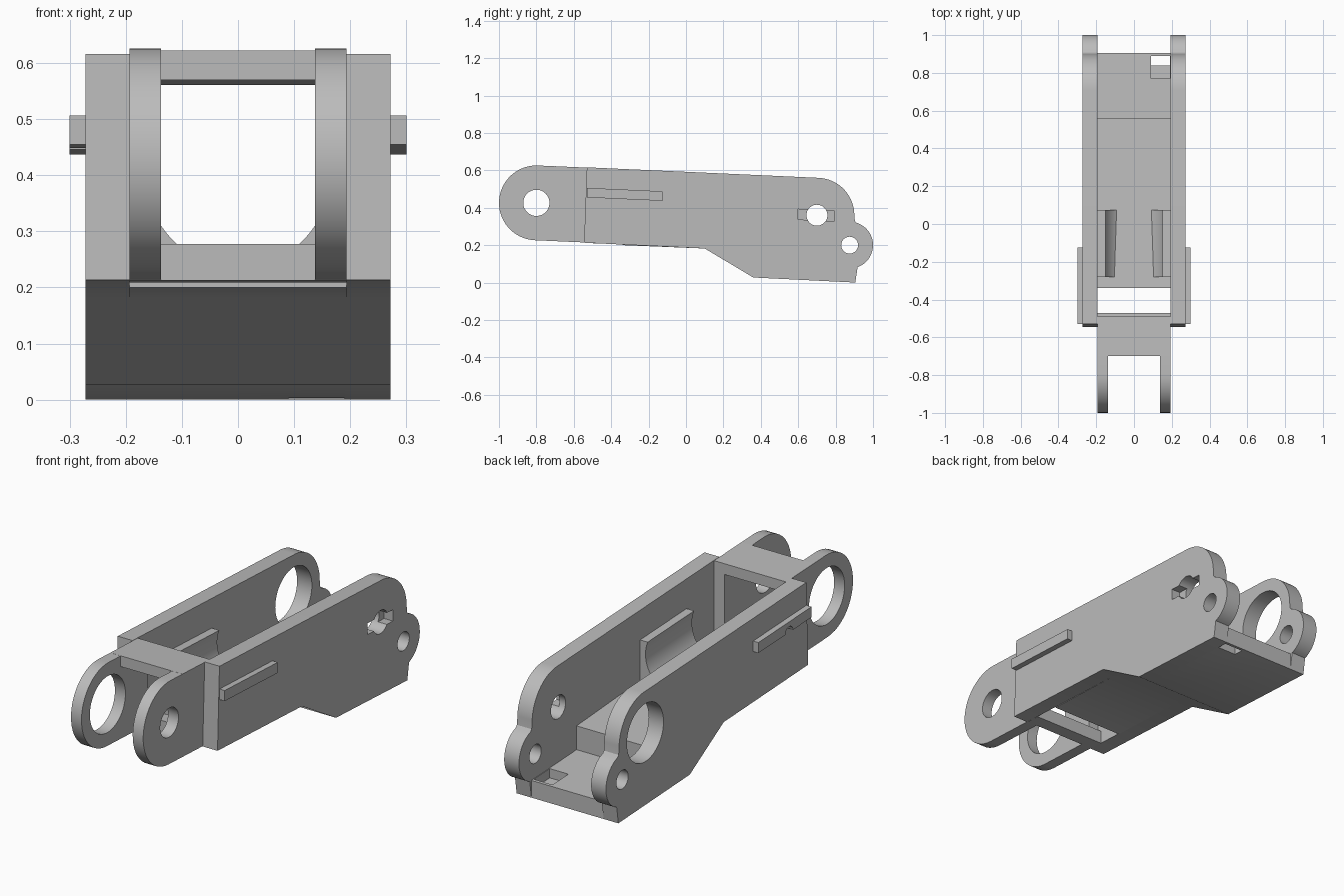
import bpy, bmesh, math
from mathutils import Vector

if "Cube" in bpy.data.objects:
    bpy.data.objects.remove(bpy.data.objects["Cube"])

grey = bpy.data.materials.new("plain grey")
grey.use_nodes = True
grey.diffuse_color = (0.5, 0.5, 0.5, 1)
grey.node_tree.nodes["Principled BSDF"].inputs["Base Color"].default_value = (0.5, 0.5, 0.5, 1)

INNER, OUTER, FORK_IN = 0.193, 0.272, 0.137
SLOPE = -0.045                      # the whole arm falls gently to the back
TILT = math.degrees(math.atan(SLOPE))


def arc(cy, cz, r, a0, a1, n=24):
    """Points on an arc, angles in degrees."""
    angles = [math.radians(a0 + (a1 - a0) * i / n) for i in range(n + 1)]
    return [(cy + r * math.cos(a), cz + r * math.sin(a)) for a in angles]


def sweep(name, profile, start, end, place):
    """Extrude a closed 2D profile between two depths; place maps (u, v, depth) to 3D."""
    bm = bmesh.new()
    face = bm.faces.new([bm.verts.new(place(u, v, start)) for u, v in profile])
    shift = Vector(place(0, 0, end)) - Vector(place(0, 0, start))
    ext = bmesh.ops.extrude_face_region(bm, geom=[face])
    bmesh.ops.translate(bm, vec=shift, verts=[g for g in ext["geom"] if isinstance(g, bmesh.types.BMVert)])
    if face.is_valid is False or len([f for f in bm.faces if len(f.verts) == len(profile)]) < 2:
        bmesh.ops.holes_fill(bm, edges=bm.edges)
    bmesh.ops.recalc_face_normals(bm, faces=bm.faces)
    mesh = bpy.data.meshes.new(name)
    bm.to_mesh(mesh)
    bm.free()
    mesh.materials.append(grey)
    obj = bpy.data.objects.new(name, mesh)
    bpy.context.collection.objects.link(obj)
    return obj


def side_prism(name, profile, x0, x1):
    """Side outline (y, z) extruded across x."""
    return sweep(name, profile, x0, x1, lambda u, v, d: (d, u, v))


def sloped_box(y0, y1, z0, z1):
    """Side outline of a bar whose top and bottom follow the slope."""
    dz = SLOPE * (y1 - y0)
    return [(y0, z0), (y1, z0 + dz), (y1, z1 + dz), (y0, z1)]


def cut(obj, cutters):
    """Subtract cutters from obj and remove them."""
    bpy.context.view_layer.objects.active = obj
    for c in cutters:
        c.hide_render = True
        mod = obj.modifiers.new("cut", "BOOLEAN")
        mod.operation = "DIFFERENCE"
        mod.solver = "EXACT"
        mod.object = c
        bpy.ops.object.modifier_apply(modifier=mod.name)
        bpy.data.objects.remove(c)


def drill(cy, cz, r, x0, x1):
    return side_prism("drill", arc(cy, cz, r, 0, 352.5, 47), x0, x1)


parts = []
# Side outline of the body: sloped top, rounded rear, small rear lobe, stepped belly
body = ([(-0.545, 0.213), (-0.53, 0.616)]
        + arc(0.70, 0.36, 0.2, 90 + TILT, 0)
        + [(0.903, 0.33)] + arc(0.875, 0.2, 0.125, 73, -70)
        + [(0.905, 0.0), (0.36, 0.027), (0.10, 0.182)])
# Fork outline: round nose running back into the body
fork = arc(-0.8, 0.426, 0.2, 90 + TILT, 270 + TILT) + [(-0.49, 0.212), (-0.49, 0.612)]

for side, s in (("left", 1), ("right", -1)):
    wide = s < 0                    # the right side carries the large bores
    plate = side_prism(side + "_side_plate", body, s * INNER, s * OUTER)
    holes = [drill(0.70, 0.36, 0.14 if wide else 0.056, s * 0.1, s * 0.4),
             drill(0.875, 0.2, 0.045, s * 0.1, s * 0.4)]
    if not wide:                    # shallow key slot across the rear pivot
        holes.append(side_prism("slot", sloped_box(0.60, 0.795, 0.392 - 0.055, 0.392), 0.225, 0.4))
    cut(plate, holes)

    arm = side_prism(side + "_fork_arm", fork, s * FORK_IN, s * INNER)
    cut(arm, [drill(-0.8, 0.426, 0.136 if wide else 0.07, s * 0.1, s * 0.3)])

    rail = side_prism(side + "_guide_rail", sloped_box(-0.53, -0.125, 0.455, 0.506), s * 0.26, s * 0.3)
    if wide:
        cut(rail, [drill(-0.36, 0.445, 0.03, s * 0.2, s * 0.4)])

    # Concave cradle pad against the inner wall
    pad_profile = [(s * x, z) for x, z in
                   [(0.195, 0.22), (0.09, 0.22)] + arc(0, 0.4, 0.164, -57, 22, 16) + [(0.195, 0.461)]]
    pad = sweep(side + "_cradle_pad", pad_profile, -0.28, 0.075,
                lambda u, v, d: (u, d, v + SLOPE * (d + 0.28)))
    parts += [plate, arm, rail, pad]

# Floor with a step down to the thin rear shelf
floor = side_prism("floor", [(-0.34, 0.2), (0.10, 0.182), (0.36, 0.027), (0.905, 0.0), (0.905, 0.083),
                             (0.56, 0.10), (0.56, 0.215), (-0.34, 0.277)], -INNER, INNER)
# Rear pocket: shallow ledge, then a slot right through
cut(floor, [side_prism("ledge", [(0.77, 0.045), (0.85, 0.04), (0.85, 0.2), (0.77, 0.2)], 0.09, 0.19),
            side_prism("opening", [(0.84, -0.1), (0.89, -0.1), (0.89, 0.2), (0.84, 0.2)], 0.09, 0.19)])
# Bridges joining the fork arms
top_bridge = side_prism("top_bridge", sloped_box(-0.70, -0.49, 0.57, 0.622), -INNER, INNER)
low_bridge = side_prism("lower_bridge", sloped_box(-0.54, -0.47, 0.212, 0.277), -INNER, INNER)
parts += [floor, top_bridge, low_bridge]

bpy.ops.object.select_all(action="DESELECT")
for p in parts:
    p.select_set(True)
bpy.context.view_layer.objects.active = parts[0]
bpy.ops.object.shade_smooth_by_angle(angle=math.radians(30))
